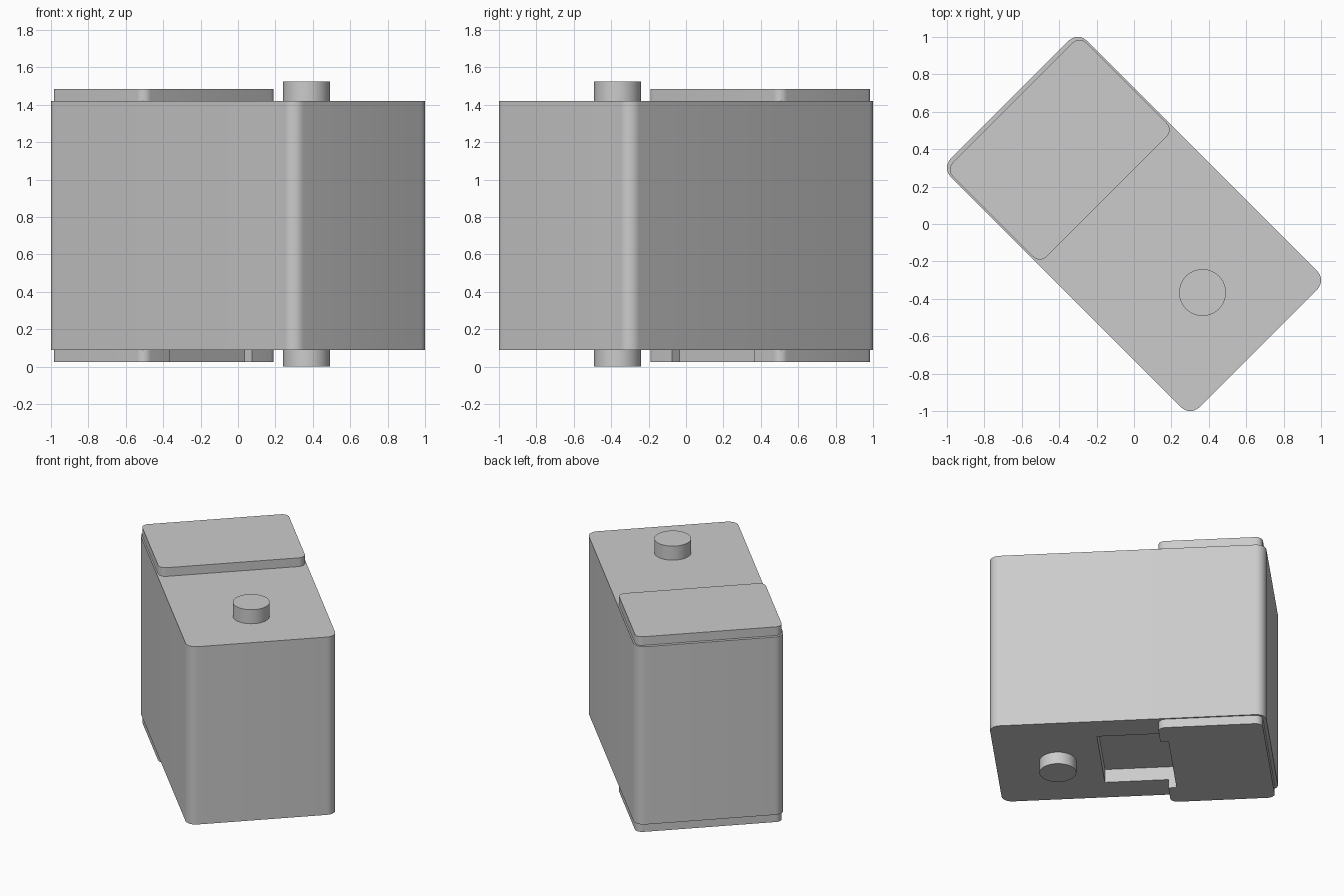
import bpy, bmesh, math
from mathutils import Matrix

cube = bpy.data.objects.get("Cube")
if cube:
    bpy.data.objects.remove(cube, do_unlink=True)

GREY = (0.6, 0.6, 0.6, 1)
grey = bpy.data.materials.new("plain grey")
grey.use_nodes = True
grey.diffuse_color = GREY
grey.node_tree.nodes["Principled BSDF"].inputs["Base Color"].default_value = GREY

# The whole model is turned 45 degrees about the vertical
TURN = Matrix.Rotation(math.radians(-45), 4, "Z")


def finish(name, bm):
    mesh = bpy.data.meshes.new(name)
    bm.to_mesh(mesh)
    bm.free()
    mesh.materials.append(grey)
    obj = bpy.data.objects.new(name, mesh)
    bpy.context.collection.objects.link(obj)
    obj.matrix_world = TURN
    return obj


def block(name, x0, x1, half_width, z0, z1, radius=0):
    """Box with rounded upright edges."""
    bm = bmesh.new()
    bmesh.ops.create_cube(bm, size=1)
    bmesh.ops.scale(bm, vec=(x1 - x0, 2 * half_width, z1 - z0), verts=bm.verts)
    bmesh.ops.translate(bm, vec=((x0 + x1) / 2, 0, (z0 + z1) / 2), verts=bm.verts)
    if radius:
        upright = [e for e in bm.edges
                   if abs(e.verts[0].co.z - e.verts[1].co.z) > 0.01]
        bmesh.ops.bevel(bm, geom=upright, offset=radius, segments=8,
                        profile=0.5, affect="EDGES")
    return finish(name, bm)


def pin(name, x, radius, z0, z1):
    bm = bmesh.new()
    bmesh.ops.create_cone(bm, cap_ends=True, segments=64, radius1=radius,
                          radius2=radius, depth=z1 - z0)
    bmesh.ops.translate(bm, vec=(x, 0, (z0 + z1) / 2), verts=bm.verts)
    return finish(name, bm)


# Main body, raised end pads and the through pin
BOTTOM, TOP = 0.09, 1.42
body = block("body", -0.94, 0.94, 0.515, BOTTOM, TOP, 0.07)
top_pad = block("top_pad", -0.917, -0.207, 0.505, TOP, 1.485, 0.05)
bottom_pad = block("bottom_pad", -0.917, -0.207, 0.505, 0.025, BOTTOM, 0.05)
shaft = pin("pin", 0.518, 0.125, 0, 1.525)

# Rectangular pocket underneath, which also notches the bottom pad
cutter = block("pocket_cutter", -0.262, 0.225, 0.312, -0.1, 0.19)
cutter.hide_render = True
for obj in (body, bottom_pad):
    cut = obj.modifiers.new("pocket", "BOOLEAN")
    cut.operation = "DIFFERENCE"
    cut.solver = "EXACT"
    cut.object = cutter
    bpy.context.view_layer.objects.active = obj
    bpy.ops.object.modifier_apply(modifier=cut.name)
bpy.data.objects.remove(cutter, do_unlink=True)

# Smooth rounded corners, crisp edges
bpy.ops.object.select_all(action="DESELECT")
for obj in (body, top_pad, bottom_pad, shaft):
    obj.select_set(True)
bpy.context.view_layer.objects.active = body
bpy.ops.object.shade_smooth_by_angle(angle=math.radians(30))
